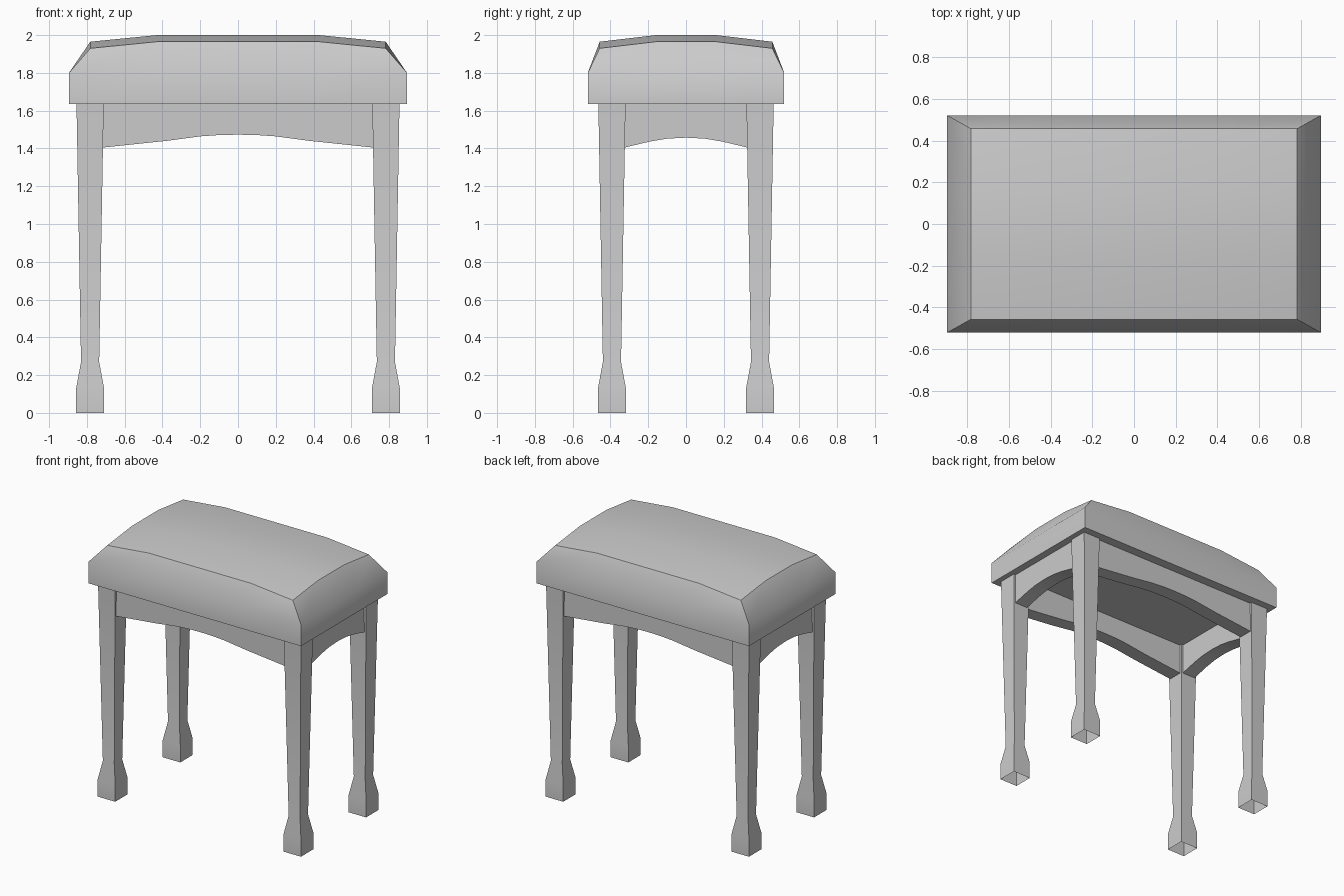
import bpy
import bmesh

if "Cube" in bpy.data.objects:
    bpy.data.objects.remove(bpy.data.objects["Cube"])

grey = bpy.data.materials.new("plain grey")
grey.use_nodes = True
colour = (0.6, 0.6, 0.6, 1)
grey.diffuse_color = colour
grey.node_tree.nodes["Principled BSDF"].inputs["Base Color"].default_value = colour


def side(face):
    """Main axis and sign that a face looks along."""
    axis = max(range(3), key=lambda k: abs(face.normal[k]))
    return axis, face.normal[axis] > 0


def finish(name, bm):
    """Smooth each side of a part, keeping creases where two sides meet."""
    bmesh.ops.recalc_face_normals(bm, faces=bm.faces)
    bm.normal_update()
    for f in bm.faces:
        f.smooth = True
    for e in bm.edges:
        e.smooth = len({side(f) for f in e.link_faces}) == 1
    mesh = bpy.data.meshes.new(name)
    bm.to_mesh(mesh)
    bm.free()
    mesh.materials.append(grey)
    obj = bpy.data.objects.new(name, mesh)
    bpy.context.collection.objects.link(obj)
    return obj


def bridge(bm, lower, upper):
    n = len(lower)
    for i in range(n):
        j = (i + 1) % n
        bm.faces.new((lower[i], lower[j], upper[j], upper[i]))


SEAT_Z = 1.635
LEG_X, LEG_Y = 0.783, 0.392


# Padded seat: straight wall, sloped shoulder, gently domed top
def make_seat():
    bm = bmesh.new()
    walk = ([(i, 0) for i in range(3)] + [(3, j) for j in range(3)]
            + [(i, 3) for i in (3, 2, 1)] + [(0, j) for j in (3, 2, 1)])

    def point(i, j, hx, hy, z):
        x = (-hx, -0.43, 0.43, hx)[i]
        y = (-hy, -0.16, 0.16, hy)[j]
        return bm.verts.new((x, y, z))

    base = [point(i, j, 0.895, 0.52, SEAT_Z) for i, j in walk]
    shoulder = [point(i, j, 0.895, 0.52, 1.8) for i, j in walk]
    top = {}
    for i in range(4):
        for j in range(4):
            drop = 0.035 * ((i in (0, 3)) + (j in (0, 3)))
            top[i, j] = point(i, j, 0.782, 0.457, 2.0 - drop)
    bridge(bm, base, shoulder)
    bridge(bm, shoulder, [top[k] for k in walk])
    for i in range(3):
        for j in range(3):
            bm.faces.new((top[i, j], top[i + 1, j], top[i + 1, j + 1], top[i, j + 1]))
    bm.faces.new(base[::-1])
    finish("seat_cushion", bm)


# Tapered square leg with a flared foot, open underneath
def make_leg(name, x, y):
    bm = bmesh.new()
    rings = []
    for z, h in ((0, 0.074), (0.13, 0.074), (0.27, 0.048), (SEAT_Z, 0.072)):
        rings.append([bm.verts.new((x + sx * h, y + sy * h, z))
                      for sx, sy in ((-1, -1), (1, -1), (1, 1), (-1, 1))])
    for lower, upper in zip(rings, rings[1:]):
        bridge(bm, lower, upper)
    finish(name, bm)


# Rail with an arched lower edge, running along x or y
def make_rail(name, half_arch, offset, along_x):
    bm = bmesh.new()
    arch = [(-u, z) for u, z in half_arch] + half_arch[-2::-1]
    rows = []
    for t in (-0.055, 0.055):
        for top in (False, True):
            row = []
            for u, z in arch:
                v = offset + t
                x, y = (u, v) if along_x else (v, u)
                row.append(bm.verts.new((x, y, SEAT_Z if top else z)))
            rows.append(row)
    outer_low, outer_top, inner_low, inner_top = rows
    loop = (outer_low, outer_top, inner_top, inner_low)
    for i in range(len(arch) - 1):
        for k in range(4):
            a, b = loop[k], loop[(k + 1) % 4]
            bm.faces.new((a[i], a[i + 1], b[i + 1], b[i]))
    for end in (0, -1):
        bm.faces.new([row[end] for row in loop])
    finish(name, bm)


make_seat()

for depth, sy in (("front", -1), ("back", 1)):
    for hand, sx in (("right", -1), ("left", 1)):
        make_leg(f"{depth}_{hand}_leg", sx * LEG_X, sy * LEG_Y)

long_arch = [(0.714, 1.405), (0.38, 1.44), (0.2, 1.464), (0.1, 1.471), (0, 1.473)]
short_arch = [(0.324, 1.405), (0.19, 1.437), (0.1, 1.452), (0, 1.457)]
for sign, depth, hand in ((-1, "front", "right"), (1, "back", "left")):
    make_rail(f"{depth}_rail", long_arch, sign * LEG_Y, True)
    make_rail(f"{hand}_rail", short_arch, sign * LEG_X, False)
